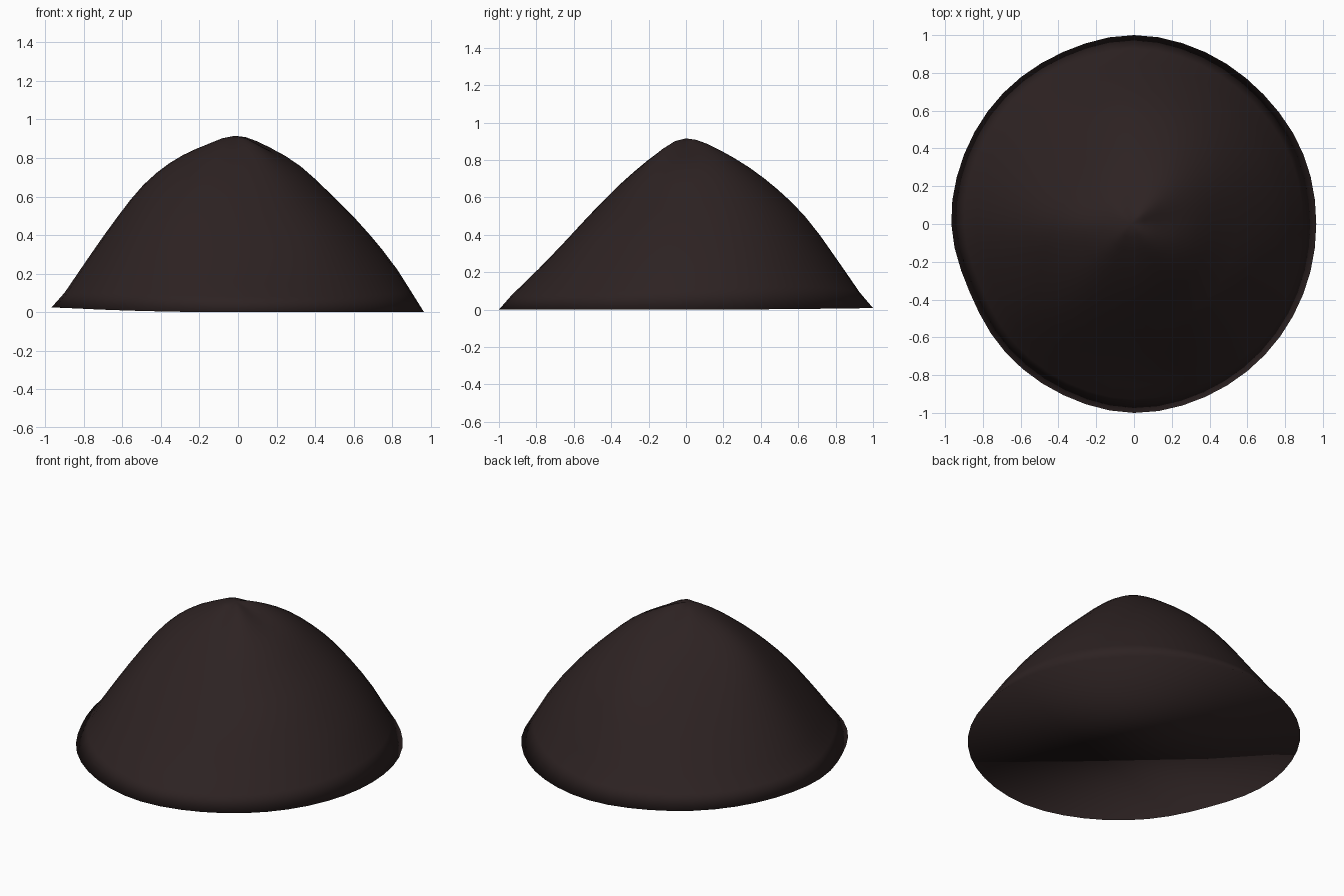
import bpy
import bmesh
import math

SEGMENTS = 48
RINGS = 14

# Outline radius every 22.5 degrees, counter-clockwise from +x
OUTLINE = [.965, .97, .97, .985, 1, .985, .98, .972,
           .967, .942, .962, .98, 1, .99, .98, .97]

# Slope profiles every 45 degrees from +x: heights at the STATIONS fractions
STATIONS = [0, .14, .33, .5, .66, .83, .93, 1]
PEAK = .915
SLOPES = [
    [.86, .76, .61, .455, .26, .11],
    [.89, .80, .67, .51, .29, .12],
    [.86, .76, .63, .47, .235, .09],
    [.875, .745, .58, .41, .21, .09],
    [.875, .79, .66, .47, .24, .10],
    [.87, .75, .615, .455, .24, .10],
    [.845, .69, .52, .35, .175, .08],
    [.87, .725, .56, .41, .205, .085],
]


def catmull(a, b, c, d, t):
    """Smooth blend from b to c with neighbours a and d."""
    return b + t / 2 * (c - a + t * (2 * a - 5 * b + 4 * c - d
                                     + t * (3 * (b - c) + d - a)))


def around(values, turn):
    """Sample a closed list of values, turn running from 0 to 1."""
    count = len(values)
    position = turn * count
    index = int(position)
    picks = [values[(index + k) % count] for k in (-1, 0, 1, 2)]
    return catmull(*picks, position - index)


def along(values, fraction):
    """Sample a slope profile smoothly from peak to rim."""
    last = len(STATIONS) - 1
    index = 0
    while index < last - 1 and fraction > STATIONS[index + 1]:
        index += 1
    width = STATIONS[index + 1] - STATIONS[index]
    t = (fraction - STATIONS[index]) / width

    def tangent(i):
        low, high = max(i - 1, 0), min(i + 1, last)
        if i == 0:
            return 0
        return (values[high] - values[low]) / (STATIONS[high] - STATIONS[low])

    rise = values[index + 1] - values[index]
    m0, m1 = tangent(index) * width, tangent(index + 1) * width
    return (values[index] + t * m0 + t * t * (3 * rise - 2 * m0 - m1)
            + t ** 3 * (m0 + m1 - 2 * rise))


def rim_height(angle):
    """The rim lifts slightly on the right-hand side and at the back."""
    lift_right = .025 * max(0, -math.cos(angle)) ** 2
    lift_back = .008 * max(0, math.sin(angle)) ** 2
    return lift_right + lift_back


def slope_at(turn):
    heights = [around(column, turn) for column in zip(*SLOPES)]
    return [PEAK] + heights + [rim_height(turn * math.tau)]


# One dark earth colour
earth = bpy.data.materials.new("dark_earth")
colour = (.026, .016, .016, 1)
earth.diffuse_color = colour
earth.use_nodes = True
for node in earth.node_tree.nodes:
    if node.type == 'BSDF_PRINCIPLED':
        node.inputs["Base Color"].default_value = colour
        node.inputs["Roughness"].default_value = .9

default_cube = bpy.data.objects.get("Cube")
if default_cube:
    bpy.data.objects.remove(default_cube, do_unlink=True)

# Mound: concentric rings from the peak down to the rim
bm = bmesh.new()
peak = bm.verts.new((-.015, 0, PEAK))
rings = [[] for _ in range(RINGS)]
for segment in range(SEGMENTS):
    turn = segment / SEGMENTS
    angle = turn * math.tau
    radius = around(OUTLINE, turn)
    slope = slope_at(turn)
    for number, ring in enumerate(rings, start=1):
        fraction = number / RINGS
        reach = radius * fraction
        shift = -.015 * (1 - fraction)
        ring.append(bm.verts.new((reach * math.cos(angle) + shift,
                                  reach * math.sin(angle),
                                  along(slope, fraction))))

for i in range(SEGMENTS):
    j = (i + 1) % SEGMENTS
    bm.faces.new((peak, rings[0][i], rings[0][j]))
    for inner, outer in zip(rings, rings[1:]):
        bm.faces.new((inner[i], outer[i], outer[j], inner[j]))

# Closed underside
bm.faces.new(list(reversed(rings[-1])))
for face in bm.faces:
    face.smooth = True

mesh = bpy.data.meshes.new("mound")
bm.to_mesh(mesh)
bm.free()
mesh.materials.append(earth)
mound = bpy.data.objects.new("mound", mesh)
bpy.context.collection.objects.link(mound)
